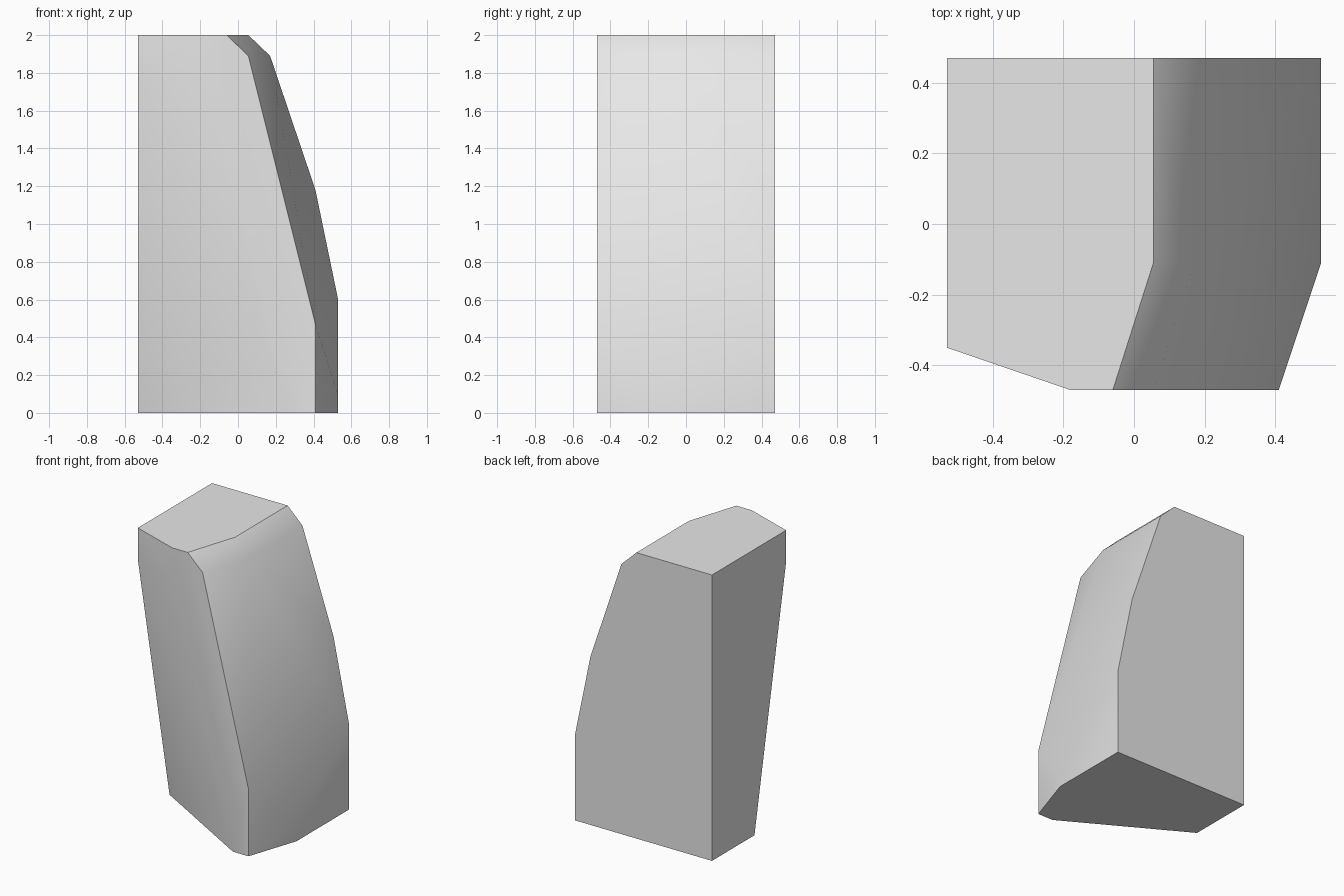
import bpy
import bmesh
import math

cube = bpy.data.objects.get("Cube")
if cube:
    bpy.data.objects.remove(cube, do_unlink=True)

# Key planes of the block
LEFT, RIGHT, BACK, FRONT = -0.53, 0.53, 0.47, -0.47
CHAMFER, TOP = -0.11, 2.0

# Outlines as (x, z) on the back, the chamfer line and the front
back = [(LEFT, 0), (LEFT, TOP), (0.055, TOP), (0.17, 1.89),
        (0.41, 1.18), (RIGHT, 0.6), (RIGHT, 0)]
chamfer = [(0.055, TOP), (0.17, 1.89), (RIGHT, 0.09), (RIGHT, 0)]
front = [(-0.18, TOP), (-0.06, TOP), (0.055, 1.89), (0.41, 0.47),
         (0.41, 0), (0.29, 0), (0.18, 0.25), (-0.18, 1.78)]
# Front edge of the flat end, as (y, z)
end_edge = [(-0.35, TOP), (-0.35, 1.78), (0, 0)]

points = [(x, y, z) for outline, y in ((back, BACK), (chamfer, CHAMFER), (front, FRONT))
          for x, z in outline]
points += [(LEFT, y, z) for y, z in end_edge]

# Faceted stone block wrapped around the outlines
bm = bmesh.new()
for p in points:
    bm.verts.new(p)
bmesh.ops.convex_hull(bm, input=list(bm.verts))
bmesh.ops.dissolve_limit(bm, angle_limit=math.radians(0.5),
                         verts=list(bm.verts), edges=list(bm.edges))
bmesh.ops.recalc_face_normals(bm, faces=list(bm.faces))
mesh = bpy.data.meshes.new("stone_block")
bm.to_mesh(mesh)
bm.free()
block = bpy.data.objects.new("stone_block", mesh)
bpy.context.collection.objects.link(block)

# Plain grey stone
grey = bpy.data.materials.new("light_grey")
grey.use_nodes = True
colour = (0.8, 0.8, 0.8, 1)
grey.diffuse_color = colour
for node in grey.node_tree.nodes:
    if node.type == 'BSDF_PRINCIPLED':
        node.inputs["Base Color"].default_value = colour
mesh.materials.append(grey)

# Soft facets, crisp main edges
bpy.ops.object.select_all(action='DESELECT')
block.select_set(True)
bpy.context.view_layer.objects.active = block
bpy.ops.object.shade_smooth_by_angle(angle=math.radians(35))
